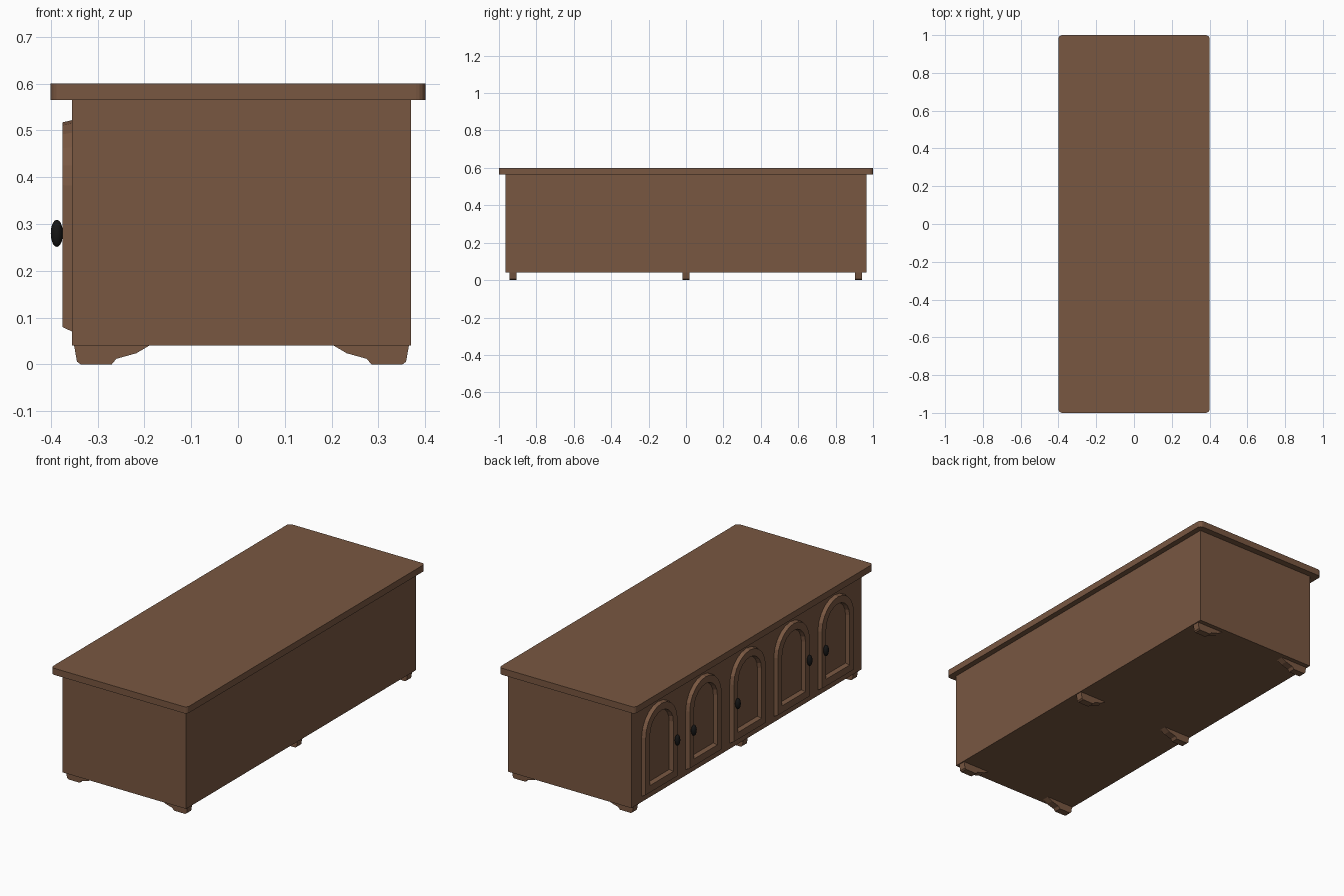
import bpy, bmesh, math

if "Cube" in bpy.data.objects:
    bpy.data.objects.remove(bpy.data.objects["Cube"])


def material(name, color):
    m = bpy.data.materials.new(name)
    m.diffuse_color = color
    m.use_nodes = True
    m.node_tree.nodes["Principled BSDF"].inputs["Base Color"].default_value = m.diffuse_color
    return m


wood = material("brown_wood", (0.19, 0.095, 0.053, 1))
dark = material("dark_metal", (0.008, 0.008, 0.008, 1))


def finish(name, bm, mat):
    bmesh.ops.recalc_face_normals(bm, faces=bm.faces)
    me = bpy.data.meshes.new(name)
    bm.to_mesh(me)
    bm.free()
    me.materials.append(mat)
    ob = bpy.data.objects.new(name, me)
    bpy.context.collection.objects.link(ob)
    return ob


def box(name, lo, hi, corner=0):
    bm = bmesh.new()
    bmesh.ops.create_cube(bm, size=1)
    for v in bm.verts:
        v.co = [(a + b) / 2 + c * (b - a) for a, b, c in zip(lo, hi, v.co)]
    if corner:
        upright = [e for e in bm.edges
                   if abs(e.verts[0].co.z - e.verts[1].co.z) > 1e-4]
        bmesh.ops.bevel(bm, geom=upright, offset=corner, segments=4,
                        profile=0.5, affect='EDGES')
    return finish(name, bm, wood)


def arch(half, bottom, top, steps=10):
    """Outline of an arched door: flat bottom, half-round top."""
    pts = [(-half, bottom), (half, bottom)]
    for i in range(steps + 1):
        a = math.pi * i / steps
        pts.append((half * math.cos(a), top - half + half * math.sin(a)))
    return pts


def door_frame(name, y):
    # cross-section: outer back, outer front, inner front, inner back
    rings = [(-0.354, arch(0.140, 0.070, 0.522)),
             (-0.375, arch(0.134, 0.080, 0.517)),
             (-0.375, arch(0.098, 0.117, 0.480)),
             (-0.354, arch(0.092, 0.125, 0.474))]
    bm = bmesh.new()
    loops = [[bm.verts.new((x, y + p, z)) for p, z in pts] for x, pts in rings]
    n = len(loops[0])
    for k in range(4):
        a, b = loops[k], loops[(k + 1) % 4]
        for i in range(n):
            j = (i + 1) % n
            bm.faces.new((a[i], a[j], b[j], b[i]))
    finish(name, bm, wood)


def knob(name, y):
    bm = bmesh.new()
    bmesh.ops.create_uvsphere(bm, u_segments=16, v_segments=10, radius=1)
    for v in bm.verts:
        v.co = (-0.387 + v.co.x * 0.013, y + v.co.y * 0.015,
                0.28 + v.co.z * 0.029)
    for f in bm.faces:
        f.smooth = True
    finish(name, bm, dark)


def foot(name, y, side):
    profile = [(-0.350, 0.04), (-0.344, 0.006), (-0.336, 0), (-0.270, 0),
               (-0.260, 0.012), (-0.217, 0.024), (-0.190, 0.04)]
    mid = 0.0075
    bm = bmesh.new()
    a, b = [[bm.verts.new((mid + side * (mid - x), y + d, z))
             for x, z in profile] for d in (-0.019, 0.019)]
    bm.faces.new(a)
    bm.faces.new(b)
    n = len(profile)
    for i in range(n):
        j = (i + 1) % n
        bm.faces.new((a[i], a[j], b[j], b[i]))
    finish(name, bm, wood)


# Cabinet body and overhanging top
box("cabinet_body", (-0.355, -0.965, 0.04), (0.37, 0.965, 0.565))
box("table_top", (-0.4, -1, 0.565), (0.4, 1, 0.6), corner=0.02)

# Five arched doors along the -x side, each with a knob on one stile
for i, side in enumerate((-1, 1, 1, -1, 1)):
    y = 0.74 - 0.37 * i
    door_frame(f"door_frame_{i + 1}", y)
    knob(f"door_knob_{i + 1}", y + side * 0.116)

# Three pairs of bracket feet
for i, y in enumerate((-0.925, -0.001, 0.922)):
    foot(f"left_foot_{i + 1}", y, -1)
    foot(f"right_foot_{i + 1}", y, 1)
